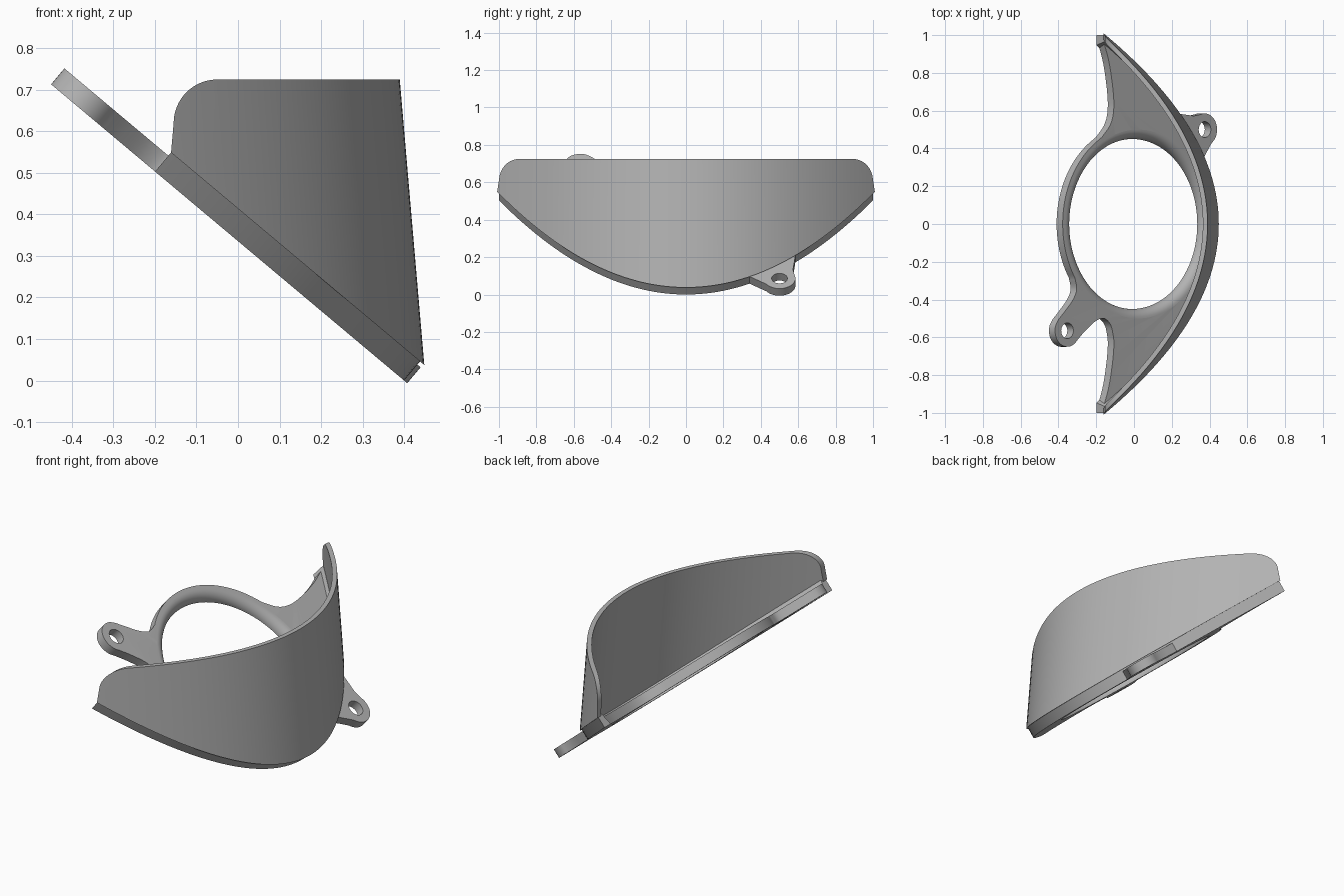
import bpy, bmesh
from math import sin, cos, pi, radians, sqrt
from mathutils import Vector

cube = bpy.data.objects.get("Cube")
if cube:
    bpy.data.objects.remove(cube)

grey = bpy.data.materials.new("plain grey")
grey.use_nodes = True
COLOUR = (0.45, 0.45, 0.45, 1)
grey.diffuse_color = COLOUR
grey.node_tree.nodes["Principled BSDF"].inputs["Base Color"].default_value = COLOUR

TILT = radians(40)
PLATE = 0.05        # plate thickness
RIM = 0.073         # rim height
HOLE_U, HOLE_R = 0.535, 0.45
TIP = 0.783         # distance up the slope of the wing tips


def tilted(u, v, w):
    """u runs up the slope, v along y, w out of the slope."""
    return Vector((0.4 - u * cos(TILT) + w * sin(TILT), v,
                   u * sin(TILT) + w * cos(TILT)))


def loft(name, rings):
    """Closed solid from rings that have the same number of points."""
    bm = bmesh.new()
    loops = [[bm.verts.new(p) for p in ring] for ring in rings]
    n = len(loops[0])
    for a, b in zip(loops, loops[1:]):
        for i in range(n):
            j = (i + 1) % n
            bm.faces.new((a[i], a[j], b[j], b[i]))
    bm.faces.new(loops[0])
    bm.faces.new(loops[-1])
    bmesh.ops.recalc_face_normals(bm, faces=bm.faces)
    mesh = bpy.data.meshes.new(name)
    bm.to_mesh(mesh)
    bm.free()
    mesh.materials.append(grey)
    obj = bpy.data.objects.new(name, mesh)
    bpy.context.collection.objects.link(obj)
    return obj


def slab(name, outline, low, high, top=None):
    return loft(name, [[tilted(u, v, low) for u, v in outline],
                       [tilted(u, v, high) for u, v in top or outline]])


def cut(obj, cutter, operation='DIFFERENCE'):
    mod = obj.modifiers.new("cut", 'BOOLEAN')
    mod.operation, mod.solver, mod.object = operation, 'EXACT', cutter
    bpy.context.view_layer.objects.active = obj
    bpy.ops.object.modifier_apply(modifier=mod.name)
    bpy.data.objects.remove(cutter)


def arc(cu, cv, r, start, end, steps=24):
    angles = [radians(start + (end - start) * i / steps) for i in range(steps + 1)]
    return [(cu + r * cos(a), cv + r * sin(a)) for a in angles]


def smooth_path(points, steps=6):
    """Catmull-Rom curve through a few points."""
    pts = [Vector(p) for p in points]
    pts = [2 * pts[0] - pts[1]] + pts + [2 * pts[-1] - pts[-2]]
    out = []
    for a, b, c, d in zip(pts, pts[1:], pts[2:], pts[3:]):
        for i in range(steps):
            t = i / steps
            p = (2 * b + (c - a) * t + (2 * a - 5 * b + 4 * c - d) * t * t
                 + (3 * b - a - 3 * c + d) * t ** 3) / 2
            out.append(tuple(p))
    return out + [tuple(pts[-2])]


def parabola(k, offset, reach=1.0, steps=64):
    """Points (depth, y) on depth = k*y*y, moved inward by offset."""
    out = []
    for i in range(steps + 1):
        y = reach * (2 * i / steps - 1)
        s = 2 * k * y
        n = sqrt(1 + s * s)
        out.append((k * y * y + offset / n, y - offset * s / n))
    return out


def ear_hole(obj, u, v):
    cut(obj, slab("ear_cutter", arc(u, v, 0.042, 0, 350, 35), -0.05, 0.1))


# Plate: two wings, ring and the upper ear in one outline
wing = smooth_path([(0.775, 0.97), (0.735, 0.85), (0.708, 0.7), (0.705, 0.6),
                    (0.728, 0.525), (0.785, 0.46)])
ring = arc(HOLE_U, 0, 0.522, 57, -33, 40)
neck_in = smooth_path([(0.973, -0.284), (0.96, -0.345), (0.985, -0.4), (1.035, -0.455),
                       (1.085, -0.505)])
ear = arc(1.025, -0.565, 0.085, 30, -145)
neck_out = smooth_path([(0.955, -0.614), (0.9, -0.565), (0.83, -0.515), (0.77, -0.5),
                        (0.725, -0.535), (0.705, -0.6)])
wing_low = [(u, -v) for u, v in reversed(wing) if v > 0.61]
outer = [(u + 0.012, v) for u, v in parabola(TIP, 0, 0.97)]
plate = slab("ring_plate", wing + ring[1:] + neck_in[1:] + ear[1:-1] + neck_out
             + wing_low + outer[:-1], 0, PLATE)

# Round opening with a rounded upper lip
profile = [(HOLE_R, -0.03)]
profile += [(HOLE_R + PLATE * (1 - cos(t * pi / 16)), PLATE * sin(t * pi / 16))
            for t in range(9)]
profile.append((HOLE_R + PLATE, PLATE + 0.03))
cutter = loft("opening_cutter", [[tilted(u, v, w) for u, v in arc(HOLE_U, 0, r, 0, 357, 119)]
                                 for r, w in profile])
cut(plate, cutter)
ear_hole(plate, 1.025, -0.565)

# Lower ear behind the rim
lower_ear = slab("lower_ear", [(0.25, 0.45), (0.12, 0.34), (0.09, 0.34)]
                 + arc(0.075, 0.5, 0.085, 235, 70)
                 + [(0.15, 0.572), (0.2, 0.578), (0.27, 0.585)], 0, PLATE)
ear_hole(lower_ear, 0.075, 0.5)

# Curved rim along the front of the plate, with a sloped inner side
edge = parabola(TIP, 0, 1.03)
rim = slab("rim", edge + parabola(TIP, 0.045, 1.03)[::-1], 0, RIM,
           edge + parabola(TIP, 0.028, 1.03)[::-1])
cut(rim, slab("rim_cutter", [(-1, -2), (TIP, -2), (TIP, 2), (-1, 2)], -1, 1), 'INTERSECT')

# Leaning curved wall, trimmed by its side profile
crescent = parabola(0.555, 0, 1.06) + parabola(0.555, 0.025, 1.06)[::-1]
wall = loft("curved_wall", [[Vector((0.452 - 0.086 * z - d, y, z)) for d, y in crescent]
                            for z in (-0.1, 0.9)])
foot, toe = tilted(TIP, 0, 0.06), tilted(-0.2, 0, 0.06)
side = [(foot.x, foot.z)] + arc(-0.05, 0.62, 0.105, 180, 90, 16)
side += [(0.6, 0.725), (toe.x, toe.z)]
cut(wall, loft("side_cutter", [[Vector((x, y, z)) for x, z in side] for y in (-2, 2)]),
    'INTERSECT')

# Smooth the curves, keep the edges crisp
bpy.ops.object.select_all(action='DESELECT')
for obj in (plate, lower_ear, rim, wall):
    obj.select_set(True)
bpy.context.view_layer.objects.active = plate
bpy.ops.object.shade_smooth_by_angle(angle=radians(30))
